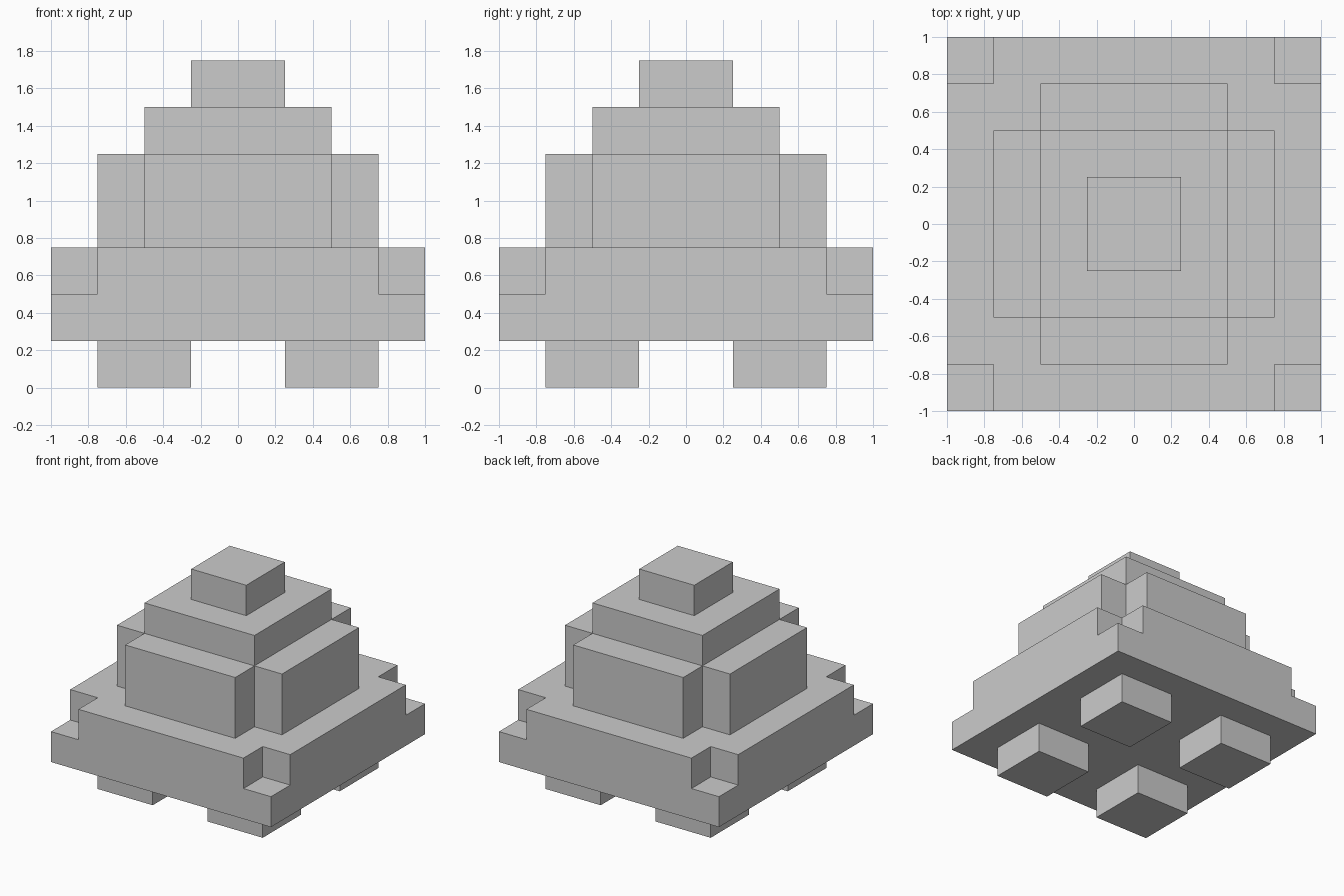
import bpy, bmesh

if "Cube" in bpy.data.objects:
    bpy.data.objects.remove(bpy.data.objects["Cube"])

CORNERS = [(1, 1), (-1, 1), (-1, -1), (1, -1)]


def finish(name, bm):
    bmesh.ops.recalc_face_normals(bm, faces=bm.faces)
    mesh = bpy.data.meshes.new(name)
    bm.to_mesh(mesh)
    bm.free()
    obj = bpy.data.objects.new(name, mesh)
    bpy.context.collection.objects.link(obj)
    return obj


def add_box(bm, x, y, half, z0, z1):
    verts = bmesh.ops.create_cube(bm, size=1)["verts"]
    bmesh.ops.scale(bm, vec=(2 * half, 2 * half, z1 - z0), verts=verts)
    bmesh.ops.translate(bm, vec=(x, y, (z0 + z1) / 2), verts=verts)


def box(name, x, y, half, z0, z1):
    bm = bmesh.new()
    add_box(bm, x, y, half, z0, z1)
    return finish(name, bm)


def cross_prism(name, long, short, z0, z1):
    """Square with notched corners, extruded upwards."""
    bm = bmesh.new()
    pts = []
    for sx, sy in CORNERS:
        corner = [(long, short), (short, short), (short, long)]
        if sx * sy < 0:
            corner.reverse()
        pts += [(sx * x, sy * y) for x, y in corner]
    face = bm.faces.new([bm.verts.new((x, y, z0)) for x, y in pts])
    top = bmesh.ops.extrude_face_region(bm, geom=[face], use_keep_orig=True)["geom"]
    bmesh.ops.translate(bm, vec=(0, 0, z1 - z0),
                        verts=[g for g in top if isinstance(g, bmesh.types.BMVert)])
    return finish(name, bm)


# Four feet
for sx, sy in CORNERS:
    side = "right" if sx > 0 else "left"
    end = "back" if sy > 0 else "front"
    box(f"{end}_{side}_foot", sx * 0.5, sy * 0.5, 0.25, 0, 0.25)

# Wide base with the upper corners cut away
base = box("base", 0, 0, 1, 0.25, 0.75)
bm = bmesh.new()
for sx, sy in CORNERS:
    add_box(bm, sx, sy, 0.25, 0.5, 1)
cutter = finish("corner_cutter", bm)
cutter.hide_render = True
cutter.hide_set(True)
cut = base.modifiers.new("corner_notches", "BOOLEAN")
cut.operation = "DIFFERENCE"
cut.solver = "EXACT"
cut.object = cutter

# Cross-shaped body, upper tier and knob
cross_prism("body", 0.75, 0.5, 0.75, 1.25)
box("upper_tier", 0, 0, 0.5, 1.25, 1.5)
box("knob", 0, 0, 0.25, 1.5, 1.75)
